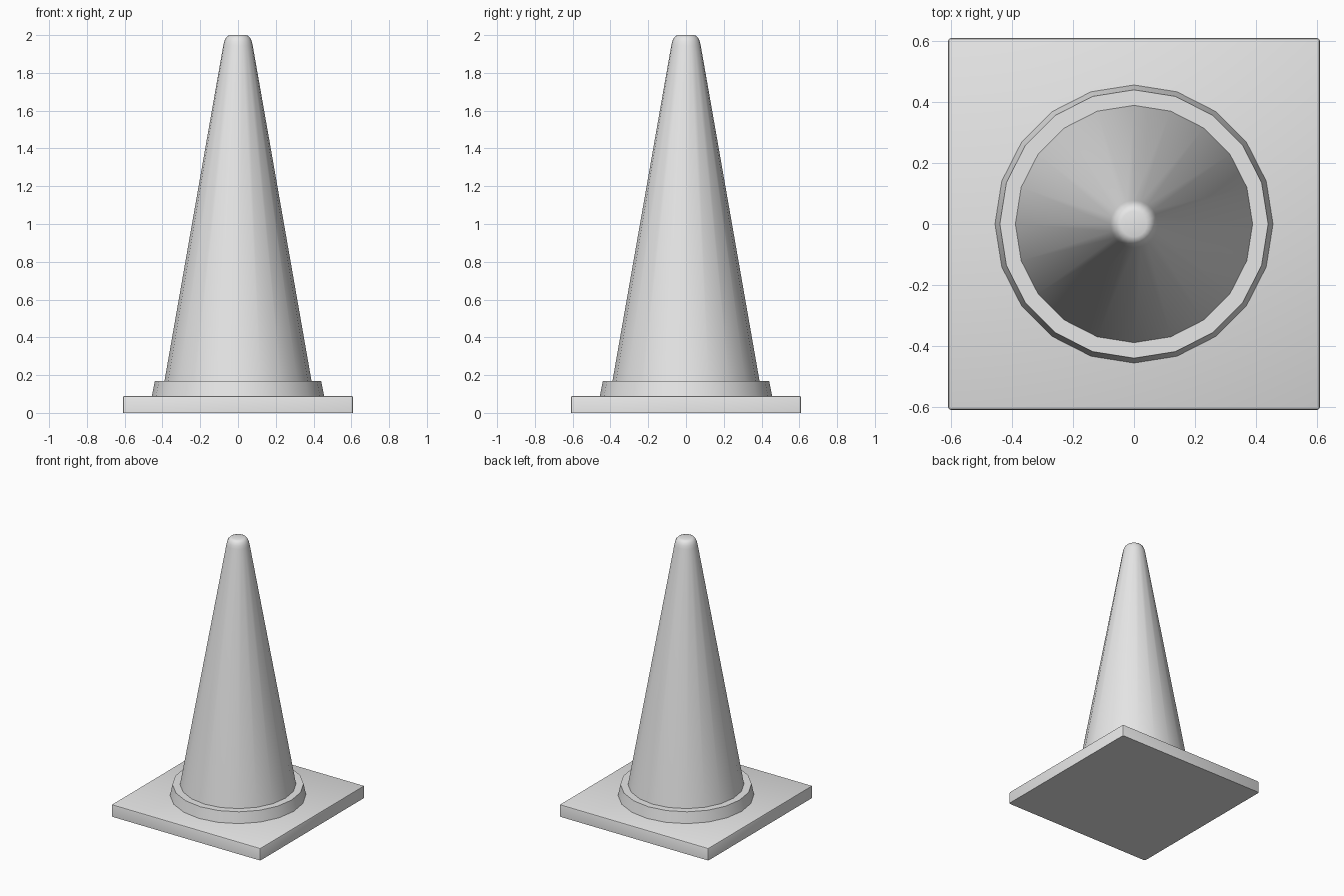
import bpy
import bmesh
import math

if "Cube" in bpy.data.objects:
    bpy.data.objects.remove(bpy.data.objects["Cube"], do_unlink=True)

SIDES = 20
grey = bpy.data.materials.new("light_grey")
grey.use_nodes = True
grey.diffuse_color = (0.8, 0.8, 0.8, 1)
grey.node_tree.nodes["Principled BSDF"].inputs["Base Color"].default_value = (0.8, 0.8, 0.8, 1)


def finish(name, bm):
    """Turn a bmesh into a named, smooth-shaded object."""
    bmesh.ops.recalc_face_normals(bm, faces=bm.faces)
    mesh = bpy.data.meshes.new(name)
    bm.to_mesh(mesh)
    bm.free()
    mesh.materials.append(grey)
    obj = bpy.data.objects.new(name, mesh)
    bpy.context.collection.objects.link(obj)
    bpy.ops.object.select_all(action="DESELECT")
    obj.select_set(True)
    bpy.context.view_layer.objects.active = obj
    bpy.ops.object.shade_smooth_by_angle(angle=math.radians(30))
    return obj


def lathe(name, profile):
    """Capped round part from (radius, height) pairs, bottom to top."""
    bm = bmesh.new()
    rings = []
    for radius, z in profile:
        angles = [math.tau * i / SIDES for i in range(SIDES)]
        rings.append([bm.verts.new((radius * math.cos(a), radius * math.sin(a), z)) for a in angles])
    for low, high in zip(rings, rings[1:]):
        for i in range(SIDES):
            j = (i + 1) % SIDES
            bm.faces.new((low[i], low[j], high[j], high[i]))
    bm.faces.new(rings[0])
    bm.faces.new(rings[-1])
    return finish(name, bm)


# Square base plate with softened top and corner edges
bm = bmesh.new()
bmesh.ops.create_cube(bm, size=1)
for v in bm.verts:
    v.co = (v.co.x * 1.22, v.co.y * 1.22, (v.co.z + 0.5) * 0.09)
soft = [e for e in bm.edges if max(v.co.z for v in e.verts) > 0.05]
bmesh.ops.bevel(bm, geom=soft, offset=0.01, segments=2, profile=0.5, affect="EDGES")
finish("base_plate", bm)

# Collar around the foot of the cone
lathe("collar", [(0.457, 0.085), (0.44, 0.17)])

# Tall cone with a rounded tip
lathe("cone_body", [(0.39, 0.165), (0.078, 1.945), (0.073, 1.967),
                    (0.065, 1.985), (0.054, 1.996), (0.042, 2.0)])
